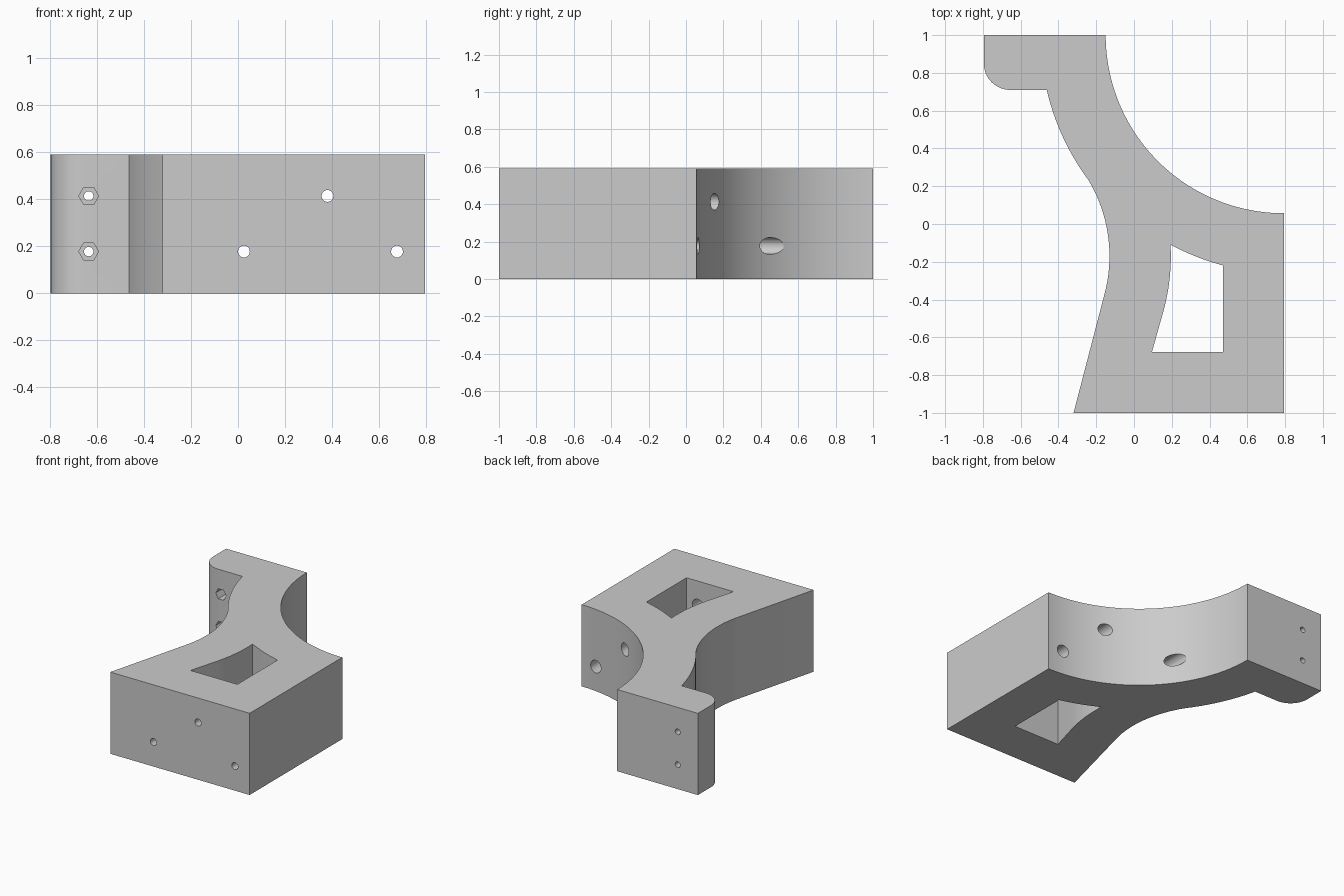
import bpy
import bmesh
from math import asin, atan2, cos, pi, radians, sin, sqrt
from mathutils import Matrix

if "Cube" in bpy.data.objects:
    bpy.data.objects.remove(bpy.data.objects["Cube"])

HEIGHT = 0.59
BIG = (0.793, 1.0)        # centre of the large concave arc
SMALL = (-0.912, -0.17)   # centre of the side waist arc
TILT = radians(-14.5)     # where the waist arc meets the slanted side


def arc(centre, radius, start, end, steps=32):
    angles = [start + (end - start) * i / steps for i in range(steps + 1)]
    return [(centre[0] + radius * cos(a), centre[1] + radius * sin(a)) for a in angles]


def angle_from(centre, x, y):
    return atan2(y - centre[1], x - centre[0]) % (2 * pi)


def make_object(name, bm):
    bmesh.ops.recalc_face_normals(bm, faces=bm.faces)
    mesh = bpy.data.meshes.new(name)
    bm.to_mesh(mesh)
    bm.free()
    obj = bpy.data.objects.new(name, mesh)
    bpy.context.collection.objects.link(obj)
    return obj


def prism(name, points, low, high):
    bm = bmesh.new()
    face = bm.faces.new([bm.verts.new((x, y, low)) for x, y in points])
    side = bmesh.ops.extrude_face_region(bm, geom=[face])["geom"]
    top = [v for v in side if isinstance(v, bmesh.types.BMVert)]
    bmesh.ops.translate(bm, verts=top, vec=(0, 0, high - low))
    return make_object(name, bm)


def rod(name, x, z, radius, y0, y1, sides=32):
    bm = bmesh.new()
    place = Matrix.Translation((x, (y0 + y1) / 2, z)) @ Matrix.Rotation(pi / 2, 4, "X")
    bmesh.ops.create_cone(bm, cap_ends=True, segments=sides, radius1=radius,
                          radius2=radius, depth=y1 - y0, matrix=place)
    return make_object(name, bm)


def cut(body, cutter):
    cutter.hide_render = True
    mod = body.modifiers.new(cutter.name, "BOOLEAN")
    mod.operation = "DIFFERENCE"
    mod.solver = "EXACT"
    mod.object = cutter
    bpy.ops.object.modifier_apply(modifier=mod.name)
    bpy.data.objects.remove(cutter)


# Bracket body outline
outer = 1.288
waist_top = (-0.24, 0.23)
outline = [(-0.32, -1), (0.793, -1)]
outline += arc(BIG, 0.943, 1.5 * pi, pi, 64)
outline += [(-0.795, 1)]
outline += arc((-0.655, 0.85), 0.14, pi, 1.5 * pi, 16)
outline += arc(BIG, outer, pi + asin(0.29 / outer), angle_from(BIG, *waist_top))
outline += arc(SMALL, 0.782, angle_from(SMALL, *waist_top), TILT)[1:]
body = prism("bracket_body", outline, 0, HEIGHT)
bpy.context.view_layer.objects.active = body
body.select_set(True)

# Pocket through the thick part
pocket_r = 1.261
pocket = [(0.095, -0.678), (0.47, -0.678)]
pocket += arc(BIG, pocket_r, angle_from(BIG, 0.47, 1 - sqrt(pocket_r ** 2 - 0.323 ** 2)),
              angle_from(BIG, 0.194, -0.11), 12)
pocket += arc(SMALL, 1.107, angle_from(SMALL, 0.194, -0.11), TILT, 16)[1:]
cut(body, prism("pocket_cutter", pocket, -0.1, HEIGHT + 0.1))

# Mounting holes with deep counterbores from the curved side
for x, z in ((0.025, 0.177), (0.675, 0.177), (0.38, 0.413)):
    cut(body, rod("counterbore_cutter", x, z, 0.045, -0.85, 0.7))
    cut(body, rod("screw_cutter", x, z, 0.025, -1.1, -0.8))

# Tab holes with hexagonal nut recesses
for z in (0.177, 0.413):
    nut = rod("nut_cutter", -0.634, z, 0.042, 0.6, 0.8, 6)
    turn = Matrix.Translation((-0.634, 0, z)) @ Matrix.Rotation(pi / 6, 4, "Y")
    if max(v.co.z for v in nut.data.vertices) > z + 0.04:
        nut.data.transform(turn @ Matrix.Translation((0.634, 0, -z)))
    cut(body, nut)
    cut(body, rod("tab_hole_cutter", -0.634, z, 0.02, 0.65, 1.1))

# Single grey plastic colour
grey = bpy.data.materials.new("light_grey")
grey.use_nodes = True
colour = (0.6, 0.6, 0.6, 1)
grey.diffuse_color = colour
grey.node_tree.nodes["Principled BSDF"].inputs["Base Color"].default_value = colour
body.data.materials.clear()
body.data.materials.append(grey)
for poly in body.data.polygons:
    poly.material_index = 0
bpy.ops.object.shade_smooth_by_angle(angle=radians(20))
